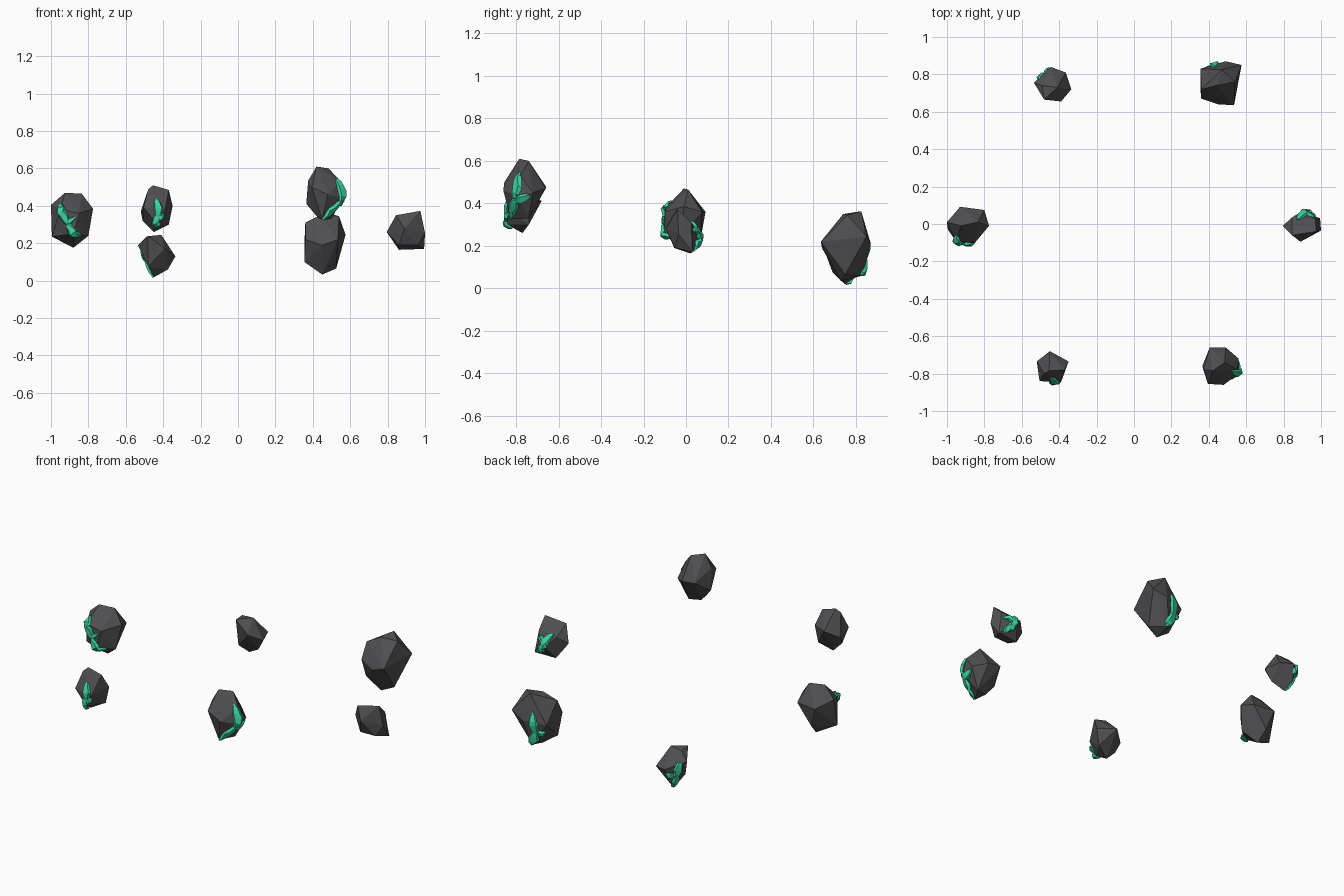
import bpy, bmesh, math
from mathutils import Vector
from mathutils.bvhtree import BVHTree


def material(name, rgb):
    m = bpy.data.materials.new(name)
    m.diffuse_color = (*rgb, 1)
    return m


STONE = material("dark_stone", (0.078, 0.078, 0.083))
GREEN = material("crystal_green", (0.045, 0.66, 0.37))


def finish(bm, name, mat):
    bmesh.ops.recalc_face_normals(bm, faces=bm.faces)
    me = bpy.data.meshes.new(name)
    bm.to_mesh(me)
    bm.free()
    me.materials.append(mat)
    ob = bpy.data.objects.new(name, me)
    bpy.context.collection.objects.link(ob)


def rock(name, corners):
    """Faceted stone: convex hull of a few corners. Returns its surface lookup."""
    bm = bmesh.new()
    for c in corners:
        bm.verts.new(c)
    bmesh.ops.convex_hull(bm, input=bm.verts)
    loose = [v for v in bm.verts if not v.link_faces]
    bmesh.ops.delete(bm, geom=loose, context='VERTS')
    bmesh.ops.dissolve_limit(bm, angle_limit=math.radians(6), verts=bm.verts, edges=bm.edges)
    bmesh.ops.recalc_face_normals(bm, faces=bm.faces)
    tree = BVHTree.FromBMesh(bm)
    finish(bm, name, STONE)
    return tree


def vein(name, tree, blades):
    """Green streaks hugging the stone: tapered blades with a flat raised top."""
    bm = bmesh.new()
    steps = 6
    for path, width in blades:
        pts = [Vector(p) for p in path]
        spine = []
        for i in range(steps + 1):
            t = i / steps * (len(pts) - 1)
            k = min(int(t), len(pts) - 2)
            spine.append(tree.find_nearest(pts[k].lerp(pts[k + 1], t - k))[:2])
        rings = []
        for i, (p, n) in enumerate(spine):
            along = spine[min(i + 1, steps)][0] - spine[max(i - 1, 0)][0]
            side = n.cross(along).normalized()
            s = 0.12 + 0.88 * math.sin(math.pi * i / steps) ** 0.8
            w = width * s * (1.1 if i % 2 else 0.95)
            h = 0.005 + 0.010 * s
            rings.append([bm.verts.new(q) for q in (
                p - side * w - n * 0.003, p - side * w * 0.7 + n * h,
                p + side * w * 0.7 + n * h, p + side * w - n * 0.003)])
        for a, b in zip(rings, rings[1:]):
            for j in range(4):
                bm.faces.new((a[j], a[(j + 1) % 4], b[(j + 1) % 4], b[j]))
        bm.faces.new(rings[0])
        bm.faces.new(rings[-1])
    finish(bm, name, GREEN)


# Left stone
t = rock("left_rock", [
    (-.925, -.01, .47), (-.835, .01, .465), (-.775, -.01, .385), (-.80, .075, .36),
    (-.93, .092, .36), (-1, .01, .405), (-.95, -.095, .38), (-.85, -.10, .36),
    (-.995, -.03, .235), (-.80, -.03, .24), (-.89, .07, .24), (-.88, -.105, .25),
    (-.88, .01, .176)])
vein("left_vein", t, [
    ([(-.97, -.07, .43), (-.945, -.11, .37), (-.91, -.12, .29)], .026),
    ([(-.93, -.12, .31), (-.89, -.12, .25), (-.82, -.09, .205)], .024),
    ([(-.92, -.12, .30), (-.90, -.12, .32), (-.87, -.12, .34)], .014)])

# Front left stone
t = rock("front_left_rock", [
    (-.455, -.785, .51), (-.37, -.78, .485), (-.48, -.80, .488), (-.45, -.68, .41),
    (-.35, -.735, .40), (-.39, -.845, .38), (-.505, -.84, .39), (-.52, -.735, .37),
    (-.45, -.77, .26), (-.37, -.74, .30), (-.51, -.77, .32), (-.43, -.84, .30)])
vein("front_left_vein", t, [
    ([(-.44, -.84, .45), (-.425, -.86, .39), (-.43, -.86, .32)], .024),
    ([(-.43, -.86, .36), (-.44, -.86, .31), (-.44, -.83, .26)], .025),
    ([(-.43, -.86, .32), (-.41, -.86, .34), (-.38, -.84, .345)], .016)])

# Front right stone
t = rock("front_right_rock", [
    (.42, -.785, .61), (.485, -.74, .60), (.55, -.78, .53), (.375, -.78, .535),
    (.405, -.66, .48), (.49, -.66, .47), (.56, -.72, .45), (.56, -.80, .44),
    (.48, -.86, .46), (.395, -.855, .50), (.365, -.76, .41), (.43, -.76, .335),
    (.50, -.74, .33), (.45, -.825, .325)])
vein("front_right_vein", t, [
    ([(.53, -.80, .56), (.57, -.81, .48), (.56, -.81, .39)], .026),
    ([(.57, -.73, .43), (.57, -.78, .41), (.55, -.83, .41)], .024),
    ([(.56, -.80, .42), (.53, -.83, .38), (.46, -.83, .32)], .023)])

# Right stone
t = rock("right_rock", [
    (.975, -.04, .373), (.845, -.06, .35), (.795, -.01, .26), (.90, .07, .24),
    (.995, .03, .17), (.86, .02, .165), (1, -.035, .255), (.89, -.095, .28),
    (.96, -.05, .19), (.845, .035, .30), (.97, .025, .31), (.86, -.055, .19)])
vein("right_vein", t, [
    ([(.87, .04, .33), (.91, .08, .28), (.92, .085, .22)], .025),
    ([(.91, .08, .26), (.94, .08, .22), (.965, .05, .165)], .024),
    ([(.91, .08, .26), (.94, .06, .28), (.97, .04, .27)], .016)])

# Back right stone
t = rock("back_right_rock", [
    (.44, .74, .35), (.47, .825, .363), (.54, .76, .345), (.36, .72, .31),
    (.535, .635, .22), (.45, .64, .19), (.36, .67, .22), (.355, .83, .20),
    (.355, .72, .10), (.49, .87, .21), (.575, .85, .245), (.525, .75, .065),
    (.45, .73, .033), (.45, .83, .06)])
vein("back_right_vein", t, [
    ([(.43, .87, .27), (.425, .87, .19), (.41, .86, .11)], .027),
    ([(.42, .86, .15), (.43, .85, .10), (.48, .84, .045)], .028),
    ([(.40, .86, .12), (.38, .84, .13), (.36, .82, .14)], .017)])

# Back left stone
t = rock("back_left_rock", [
    (-.49, .74, .235), (-.41, .73, .245), (-.335, .72, .13), (-.365, .81, .14),
    (-.445, .84, .15), (-.535, .755, .19), (-.48, .665, .238), (-.39, .655, .17),
    (-.375, .73, .06), (-.45, .75, .018), (-.48, .69, .075), (-.46, .81, .06)])
vein("back_left_vein", t, [
    ([(-.52, .79, .20), (-.51, .80, .14), (-.49, .79, .08)], .024),
    ([(-.50, .79, .11), (-.49, .78, .06), (-.45, .76, .01)], .025),
    ([(-.49, .80, .10), (-.47, .83, .11), (-.45, .83, .13)], .015)])
